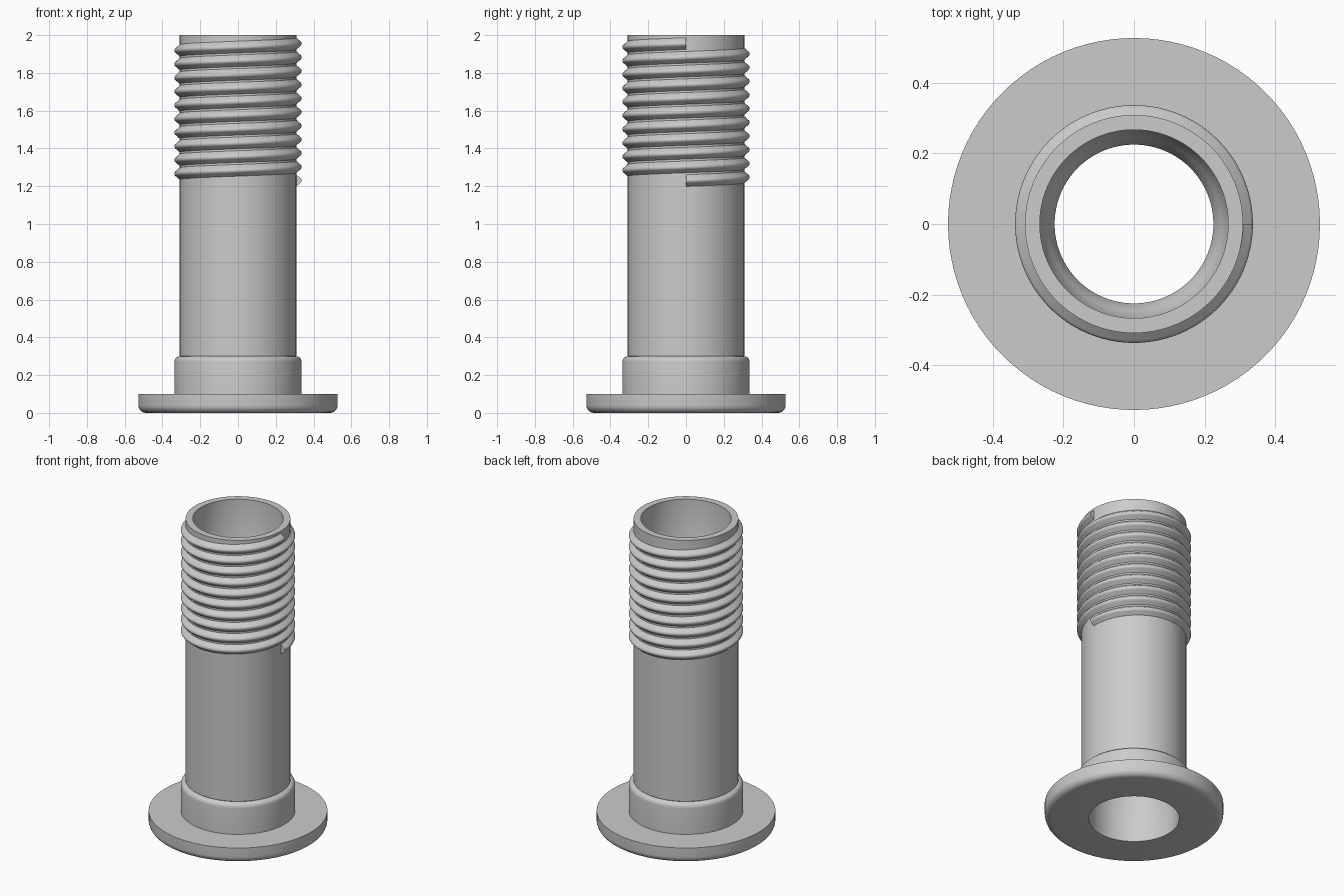
import bpy
import bmesh
from math import sin, cos, pi, radians

cube = bpy.data.objects.get("Cube")
if cube:
    bpy.data.objects.remove(cube, do_unlink=True)

STEEL = bpy.data.materials.new("light_grey_metal")
STEEL.use_nodes = True
GREY = (0.6, 0.6, 0.6, 1)
STEEL.diffuse_color = GREY
STEEL.node_tree.nodes["Principled BSDF"].inputs["Base Color"].default_value = GREY

SEGMENTS = 96


def arc(cx, cz, radius, start, end, steps=6):
    """Points on an arc in the (radius, height) plane, angles in degrees."""
    angles = [radians(start + (end - start) * i / steps) for i in range(steps + 1)]
    return [(cx + radius * cos(a), cz + radius * sin(a)) for a in angles]


def ring_at(bm, profile, angle, lift=0):
    return [bm.verts.new((r * cos(angle), r * sin(angle), z + lift)) for r, z in profile]


def bridge(bm, a, b):
    for i in range(len(a)):
        j = (i + 1) % len(a)
        bm.faces.new((a[i], b[i], b[j], a[j]))


def finish(bm, name):
    bmesh.ops.recalc_face_normals(bm, faces=bm.faces)
    mesh = bpy.data.meshes.new(name)
    bm.to_mesh(mesh)
    bm.free()
    mesh.materials.append(STEEL)
    obj = bpy.data.objects.new(name, mesh)
    bpy.context.collection.objects.link(obj)
    bpy.ops.object.select_all(action="DESELECT")
    obj.select_set(True)
    bpy.context.view_layer.objects.active = obj
    bpy.ops.object.shade_smooth_by_angle(angle=radians(30))
    return obj


# Hollow body: flange, rounded collar, straight shank and narrowed bore
BORE, THROAT = 0.267, 0.225
profile = [(BORE, 0)]
profile += arc(0.487, 0.04, 0.04, -90, 0)               # rounded flange underside
profile += [(0.527, 0.1), (0.337, 0.1)]                 # flange top
profile += arc(0.307, 0.27, 0.03, 0, 90)                # collar shoulder
profile += [(0.309, 0.302), (0.309, 2), (BORE, 2)]      # shank and rim
profile += [(BORE, 1.6), (0.246, 1.56), (THROAT, 1.52)]
profile += [(THROAT, 0.48), (BORE, 0.4)]

bm = bmesh.new()
rings = [ring_at(bm, profile, 2 * pi * i / SEGMENTS) for i in range(SEGMENTS)]
for i, ring in enumerate(rings):
    bridge(bm, ring, rings[(i + 1) % SEGMENTS])
finish(bm, "hollow_bolt_body")

# Right-handed screw thread with a rounded crest and flat ends
TURNS, PITCH, START = 10, 0.0725, 1.23
section = [(0.3, -0.031), (0.309, -0.031)]
section += arc(0.321, 0, 0.016, -60, 60)
section += [(0.309, 0.031), (0.3, 0.031)]

bm = bmesh.new()
steps = TURNS * SEGMENTS
coils = [ring_at(bm, section, 2 * pi * i / SEGMENTS, START + PITCH * i / SEGMENTS)
         for i in range(steps + 1)]
for a, b in zip(coils, coils[1:]):
    bridge(bm, a, b)
bm.faces.new(coils[0])
bm.faces.new(coils[-1])
finish(bm, "screw_thread")
